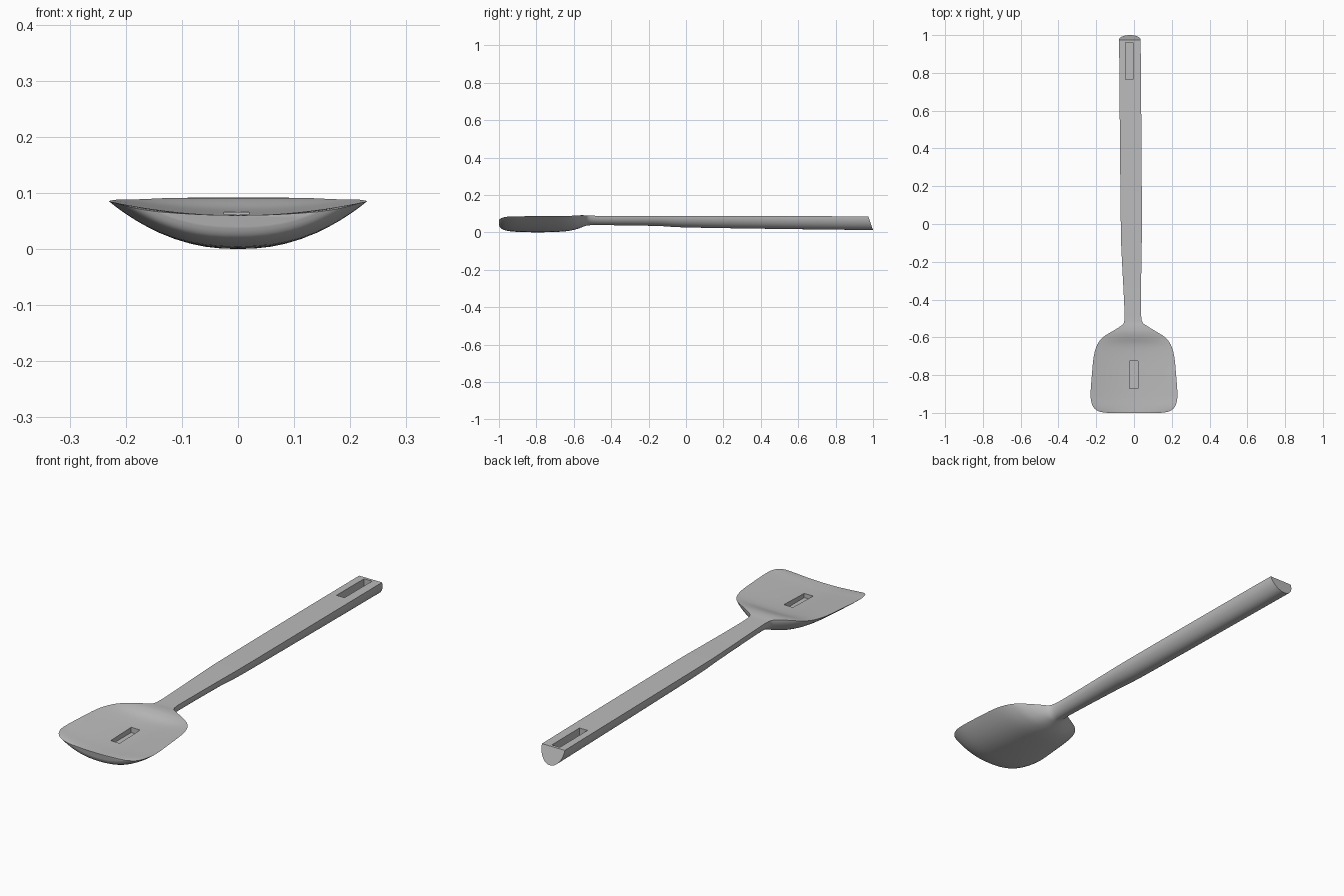
import bpy
import bmesh
import math

cube = bpy.data.objects.get("Cube")
if cube:
    bpy.data.objects.remove(cube, do_unlink=True)

# Single plain material
grey = bpy.data.materials.new("plain_grey")
grey.use_nodes = True
colour = (0.5, 0.5, 0.5, 1)
grey.diffuse_color = colour
grey.node_tree.nodes["Principled BSDF"].inputs["Base Color"].default_value = colour

# Stations along the spatula:
# y, centre x, half width, top height at centre, rim height, underside height
stations = [
    (-1, 0, .14, .06, .066, .04),
    (-.995, 0, .175, .06, .071, .028),
    (-.985, 0, .2, .06, .077, .018),
    (-.96, 0, .22, .06, .083, .009),
    (-.91, 0, .23, .06, .085, .003),
    (-.8, 0, .223, .063, .087, 0),
    (-.7, 0, .213, .067, .088, .002),
    (-.64, 0, .195, .073, .088, .006),
    (-.6, 0, .165, .085, .089, .013),
    (-.57, 0, .118, .091, .091, .022),
    (-.54, 0, .07, .091, .091, .033),
    (-.51, -.005, .046, .089, .089, .038),
    (-.4, -.008, .045, .088, .088, .038),
    (-.15, -.013, .053, .088, .088, .034),
    (0, -.014, .056, .088, .088, .026),
    (.5, -.018, .057, .087, .087, .018),
    (1, -.022, .057, .085, .085, .012),
]


def smooth_rows(rows, steps):
    """Pass a smooth curve through the rows."""
    result = []
    last = len(rows) - 1
    for i in range(last):
        a, b, c, d = (rows[max(0, min(last, k))] for k in range(i - 1, i + 3))
        for s in range(steps):
            u = s / steps
            result.append([
                q + u * ((r - p) + u * ((2 * p - 5 * q + 4 * r - e)
                                        + u * (3 * (q - r) + e - p))) / 2
                for p, q, r, e in zip(a, b, c, d)])
    return result + [list(rows[-1])]


def section(y, centre_x, half, centre_top, rim, under, count=24):
    """Closed outline: rounded underside, then flat or dished top."""
    round_share = max(0, min(1, (y + .62) / .1))
    ts = [math.sin(math.pi * (k / count - .5)) for k in range(count + 1)]
    points = []
    for t in ts:
        bowl = abs(t) ** 2.3
        handle = 1 - math.sqrt(max(0, 1 - t * t))
        rise = bowl + (handle - bowl) * round_share
        points.append((centre_x + half * t, y, under + (rim - under) * rise))
    for t in reversed(ts[1:-1]):
        points.append((centre_x + half * t, y,
                       centre_top + (rim - centre_top) * t * t))
    return points


def make_object(name, bm):
    bmesh.ops.recalc_face_normals(bm, faces=bm.faces)
    mesh = bpy.data.meshes.new(name)
    bm.to_mesh(mesh)
    bm.free()
    obj = bpy.data.objects.new(name, mesh)
    bpy.context.collection.objects.link(obj)
    return obj


def make_box(name, low, high):
    bm = bmesh.new()
    bmesh.ops.create_cube(bm, size=1)
    for v in bm.verts:
        v.co = [h if c > 0 else l for c, l, h in zip(v.co, low, high)]
    return make_object(name, bm)


# Blade and handle lofted as one body
bm = bmesh.new()
rings = []
for row in smooth_rows(stations, 3):
    rings.append([bm.verts.new(p) for p in section(*row)])
for first, second in zip(rings, rings[1:]):
    for k in range(len(first)):
        n = (k + 1) % len(first)
        bm.faces.new((first[k], first[n], second[n], second[k]))
# Slanted butt end of the handle
for v in rings[-1]:
    v.co.y -= (v.co.z - .012) * .34
bm.faces.new(rings[0])
bm.faces.new(rings[-1])
body = make_object("spatula_body", bm)
body.data.materials.append(grey)

# Rectangular recesses in the blade and near the handle end
for name, low, high in [
    ("blade_recess", (-.025, -.87, .042), (.02, -.725, .2)),
    ("handle_recess", (-.045, .765, .045), (-.005, .962, .2)),
]:
    cutter = make_box(name, low, high)
    cutter.hide_render = True
    cutter.data.materials.append(grey)
    bpy.context.view_layer.objects.active = body
    cut = body.modifiers.new(name, "BOOLEAN")
    cut.operation = "DIFFERENCE"
    cut.solver = "EXACT"
    cut.object = cutter
    bpy.ops.object.modifier_apply(modifier=cut.name)
    bpy.data.objects.remove(cutter, do_unlink=True)

# Smooth surfaces with crisp rims
bpy.ops.object.select_all(action="DESELECT")
body.select_set(True)
bpy.context.view_layer.objects.active = body
bpy.ops.object.shade_smooth_by_angle(angle=math.radians(38))
